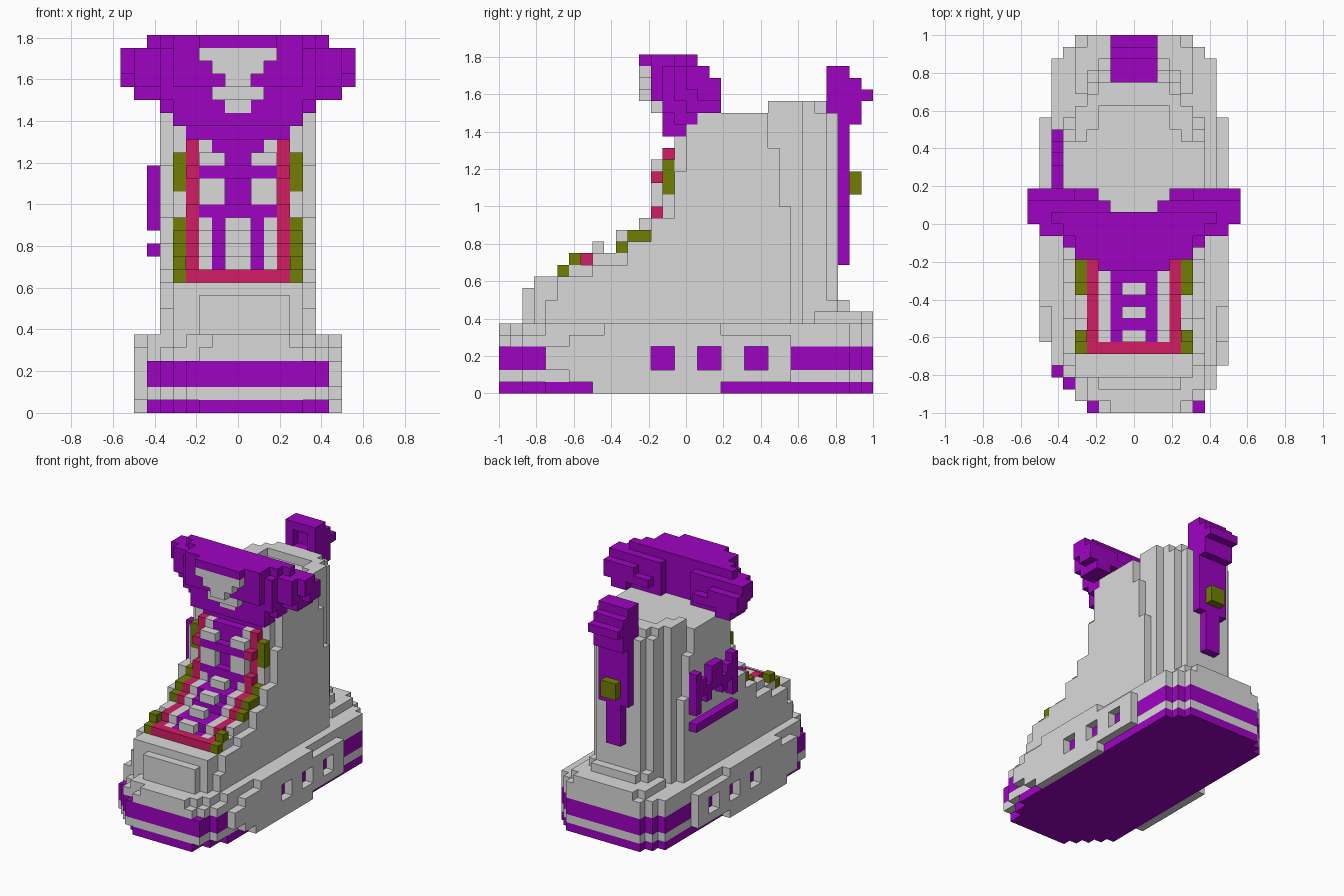
import bpy, bmesh

if "Cube" in bpy.data.objects:
    bpy.data.objects.remove(bpy.data.objects["Cube"], do_unlink=True)

U = 1 / 16          # edge length of one block
cells = {}          # block position -> part name


def material(name, rgb):
    m = bpy.data.materials.new(name)
    m.use_nodes = True
    m.diffuse_color = (*rgb, 1)
    b = m.node_tree.nodes["Principled BSDF"]
    b.inputs["Base Color"].default_value = (*rgb, 1)
    b.inputs["Roughness"].default_value = 0.8
    return m


GREY = material("light grey", (0.70, 0.70, 0.70))
PURPLE = material("purple", (0.342, 0.001, 0.535))
PINK = material("raspberry", (0.64, 0.012, 0.125))
OLIVE = material("olive", (0.165, 0.21, 0.001))


def box(part, x, y, z):
    """Fill a block range; part None carves it away."""
    for i in range(*x):
        for j in range(*y):
            for k in range(*z):
                if part:
                    cells[i, j, k] = part
                else:
                    cells.pop((i, j, k), None)


def pair(part, x0, x1, y, z):
    """Fill a block range on both sides of the centre."""
    box(part, (x0, x1), y, z)
    box(part, (-x1, -x0), y, z)


def pick(value, steps, default):
    """First result whose limit lies above value."""
    return next((r for limit, r in steps if value < limit), default)


# Sole: rounded plan, alternating stripes, stepped in at the toe above and below
ends = {-16: (-4, 6), -15: (-5, 6), -14: (-6, 7), 14: (-6, 6), 15: (-5, 5)}
for j in range(-16, 16):
    a, b = ends.get(j, (-7, 7))
    row = (j, j + 1)
    t = 1 if j < -12 else 0
    box("sole_purple_bands", (a + t, b - t), row, (0, 1))
    box("sole_grey_bands", (a, b), row, (1, 2))
    box("sole_purple_bands", (a, b), row, (2, 4))
    ia = a + 1 if j in (-16, -14, -13) else a
    ib = b - 1 if j == -16 else b
    box("sole_grey_bands", (ia, ib), row, (4, 5))
    box("sole_grey_bands", (ia + t, ib - t), row, (5, 6))

# Side guards with three windows through to the purple band
for z, y0, y1 in ((0, -8, 3), (1, -10, 9), (2, -12, 9), (3, -12, 9), (4, -10, 9), (5, -7, 3)):
    box("sole_guards", (7, 8), (y0, y1), (z, z + 1))
    box("sole_guards", (-8, -7), (max(y0, -10), y1), (z, z + 1))
for y in (-3, 1, 5):
    pair(None, 7, 8, (y, y + 2), (2, 4))

# Upper: centre core, stepped along the front
front_height = {-14: 9, -13: 10, -12: 10, -11: 10, -10: 11, -9: 11, -8: 12, -7: 12,
                -6: 12, -5: 13, -4: 13, -3: 14, -2: 17, -1: 22, 0: 23}
for j in range(-14, 13):
    w = pick(j, ((-13, 3), (10, 5), (11, 4), (12, 4)), 3)
    box("upper", (-w, 4 if j == -14 else w), (j, j + 1), (6, front_height.get(j, 24)))

# Upper: outer side panels, stepped front and back edges
for k in range(6, 24):
    y0 = pick(k, ((8, -12), (10, -11), (11, -8), (13, -5), (15, -3), (19, -1), (23, 0)), 1)
    y1 = pick(k, ((16, 9), (21, 8)), 7)
    pair("upper", 5, 6, (y0, y1), (k, k + 1))

# Raised rim around the back of the top
pair("heel_rim", 4, 5, (7, 10), (24, 25))
pair("heel_rim", 3, 4, (8, 11), (24, 25))
box("heel_rim", (-3, 3), (10, 12), (24, 25))

# Heel ledges above the sole
box("heel_ledge", (-5, 5), (11, 15), (6, 7))
box("heel_ledge", (-4, 4), (15, 16), (6, 7))
box("heel_ledge", (-4, 4), (12, 13), (7, 8))
box("heel_ledge", (-3, 3), (13, 14), (7, 8))

# Tongue with pink edging, following the sloped front
slope = {-11: 11, -10: 11, -9: 12, -8: 12, -7: 12, -6: 13, -5: 14, -4: 14, -3: 16, -2: 21}
for j, top in slope.items():
    row, z = (j, j + 1), (10, top)
    if j == -11:
        box("tongue_edging", (-4, 4), row, z)
        continue
    box("tongue", (-3, 3), row, z)
    pair("tongue_edging", 3, 4, row, z)
    if j < -3:
        pair("lace_strips", 2, 3, row, z)
box("tongue", (-3, 3), (-3, -2), (18, 19))
pair("tongue_edging", 3, 4, (-3, -2), (18, 19))
pair("lace_strips", 2, 3, (-3, -2), (14, 15))

# Laces: raised bars on the slope and tabs on the upright part
for j in (-10, -8, -6, -4):
    box("laces", (-1, 1), (j, j + 1), (slope[j], slope[j] + 1))
pair("laces", 1, 3, (-3, -2), (16, 18))
pair("laces", 1, 3, (-3, -2), (19, 20))
pair("laces", 2, 3, (-2, -1), (20, 21))

# Olive eyelets beside the tongue
for j, z0, z1 in ((-11, 10, 11), (-10, 11, 12), (-6, 12, 13), (-5, 13, 14),
                  (-4, 13, 14), (-3, 14, 15), (-2, 17, 20)):
    pair("eyelets", 4, 5, (j, j + 1), (z0, z1))

# Flared collar: wings sweep back, centre pushes forward, edges rounded off
for i in range(9):
    y0 = pick(i, ((3, -4), (5, -3), (6, -2), (8, -1)), 0)
    y1 = pick(i, ((2, 1), (3, 2)), 3)
    z0 = pick(i, ((4, 21), (5, 22), (6, 23), (8, 24)), 25)
    for k in range(z0, 29 if i < 7 else 28):
        f = max(y0, pick(k, ((22, -1), (25, -2), (28, -3)), -4))
        b = min(y1, pick(k, ((24, 1), (27, 3), (28, 2)), 1))
        if i >= 5 and k in (z0, 28):
            f += 1
        if i < 6 and k == 24 or i < 5 and k == 26:
            b = min(b, 2)
        pair("collar", i, i + 1, (f, b), (k, k + 1))

# Hourglass plate on the collar front
for k, w, y in ((27, 3, -4), (26, 2, -4), (25, 1, -4), (24, 2, -3), (23, 1, -2)):
    box("collar_plate", (-w, w), (y, y + 1), (k, k + 1))

# Heel pull tab and strap
box("heel_strap", (-2, 2), (12, 14), (24, 28))
box("heel_strap", (-2, 2), (14, 15), (23, 27))
box("heel_strap", (-2, 2), (15, 16), (25, 26))
box("heel_strap", (-2, 2), (13, 14), (16, 24))
box("heel_strap", (-1, 1), (13, 14), (11, 16))
box(None, (-1, 1), (12, 13), (25, 27))
box("heel_buckle", (-1, 1), (14, 15), (17, 19))

# Abstract side ornament: underline bar and zigzag posts
box("side_ornament", (-7, -6), (0, 8), (12, 13))
for y, z0, z1 in ((7, 14, 19), (6, 16, 18), (5, 15, 17), (4, 16, 19),
                  (3, 16, 19), (2, 15, 17), (1, 16, 18), (0, 14, 19)):
    box("side_ornament", (-7, -6), (y, y + 1), (z0, z1))

# Turn every part's visible block faces into one mesh
COLOURS = {
    "sole_purple_bands": PURPLE, "sole_grey_bands": GREY, "sole_guards": GREY,
    "upper": GREY, "heel_rim": GREY, "heel_ledge": GREY, "tongue": PURPLE,
    "tongue_edging": PINK, "lace_strips": GREY, "laces": GREY, "eyelets": OLIVE,
    "collar": PURPLE, "collar_plate": GREY, "heel_strap": PURPLE,
    "heel_buckle": OLIVE, "side_ornament": PURPLE,
}
for part, mat in COLOURS.items():
    bm = bmesh.new()
    for c in [c for c, p in cells.items() if p == part]:
        for axis in range(3):
            for side in (0, 1):
                n = list(c)
                n[axis] += 2 * side - 1
                if tuple(n) in cells:
                    continue
                u, v = (axis + 1) % 3, (axis + 2) % 3
                corners = []
                for du, dv in ((0, 0), (1, 0), (1, 1), (0, 1)):
                    p = list(c)
                    p[axis] += side
                    p[u] += du
                    p[v] += dv
                    corners.append(bm.verts.new([q * U for q in p]))
                bm.faces.new(corners if side else corners[::-1])
    bmesh.ops.remove_doubles(bm, verts=bm.verts, dist=0.001)
    me = bpy.data.meshes.new(part)
    bm.to_mesh(me)
    bm.free()
    me.materials.append(mat)
    bpy.context.collection.objects.link(bpy.data.objects.new(part, me))
